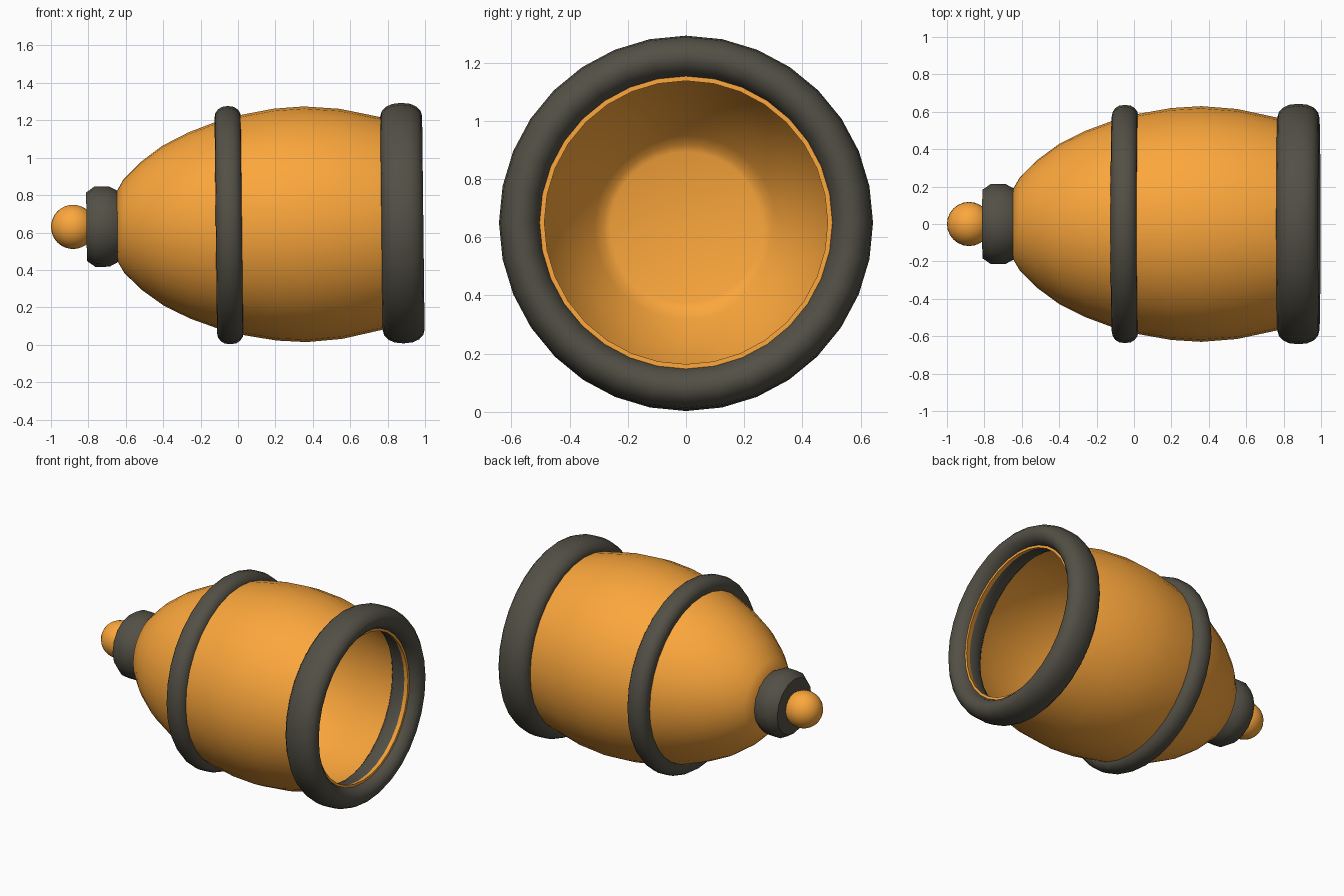
import bpy, bmesh, math
from mathutils import Matrix

if "Cube" in bpy.data.objects:
    bpy.data.objects.remove(bpy.data.objects["Cube"])

# Barrel axis runs along x, tipped up very slightly towards the mouth
TILT = Matrix.Translation((0, 0, 0.64)) @ Matrix.Rotation(-0.0114, 4, 'Y')


def material(name, color):
    m = bpy.data.materials.new(name)
    m.diffuse_color = (*color, 1)
    m.use_nodes = True
    m.node_tree.nodes["Principled BSDF"].inputs["Base Color"].default_value = m.diffuse_color
    return m


ORANGE = material("orange", (0.97, 0.385, 0.045))
DARK = material("dark_iron", (0.085, 0.08, 0.06))


def finish(name, bm, mat, angle):
    bmesh.ops.recalc_face_normals(bm, faces=bm.faces)
    bm.transform(TILT)
    me = bpy.data.meshes.new(name)
    bm.to_mesh(me)
    bm.free()
    me.materials.append(mat)
    ob = bpy.data.objects.new(name, me)
    bpy.context.collection.objects.link(ob)
    bpy.ops.object.select_all(action='DESELECT')
    ob.select_set(True)
    bpy.context.view_layer.objects.active = ob
    bpy.ops.object.shade_smooth_by_angle(angle=math.radians(angle))


def lathe(name, profile, mat, sides=32, closed=False, angle=40):
    """Turn a profile of (x, radius) points around the x axis."""
    bm = bmesh.new()
    rings = []
    for x, r in profile:
        if r == 0:
            rings.append([bm.verts.new((x, 0, 0))] * sides)
        else:
            rings.append([bm.verts.new((x, r * math.sin(a), r * math.cos(a)))
                          for a in (math.tau * i / sides for i in range(sides))])
    pairs = list(zip(rings, rings[1:]))
    if closed:
        pairs.append((rings[-1], rings[0]))
    for a, b in pairs:
        for i in range(sides):
            j = (i + 1) % sides
            bm.faces.new(dict.fromkeys((a[i], a[j], b[j], b[i])))
    finish(name, bm, mat, angle)


def band(name, x, radius, half_width, half_height):
    """Ring with an oval cross-section."""
    n = 16
    oval = [(x + half_width * math.copysign(abs(math.cos(t)) ** 0.85, math.cos(t)),
             radius + half_height * math.sin(t))
            for t in (math.tau * i / n for i in range(n))]
    lathe(name, oval, DARK, closed=True, angle=60)


# Bulging thin-walled barrel: outside from the breech to the mouth, then the bore
lathe("barrel", [(-0.65, 0), (-0.645, 0.19), (-0.61, 0.25), (-0.52, 0.34),
                 (-0.40, 0.428), (-0.26, 0.498), (-0.12, 0.55), (0.03, 0.59),
                 (0.2, 0.62), (0.36, 0.63), (0.55, 0.615), (0.76, 0.57),
                 (0.93, 0.515), (0.93, 0.487), (0.76, 0.545), (0.55, 0.59),
                 (0.36, 0.605), (0.2, 0.595), (0.03, 0.565), (-0.12, 0.525),
                 (-0.26, 0.475), (-0.40, 0.405), (-0.52, 0.315),
                 (-0.55, 0.285), (-0.56, 0.26), (-0.56, 0)], ORANGE, angle=50)

# Iron bands
band("mouth_band", 0.879, 0.57, 0.112, 0.073)
band("middle_band", -0.048, 0.575, 0.071, 0.062)

# Breech collar and knob
lathe("breech_collar", [(-0.81, 0), (-0.81, 0.183), (-0.765, 0.215),
                        (-0.69, 0.215), (-0.642, 0.19), (-0.642, 0)],
      DARK, sides=16, angle=35)
bm = bmesh.new()
bmesh.ops.create_uvsphere(bm, u_segments=24, v_segments=16, radius=0.118,
                          matrix=Matrix.Translation((-0.882, 0, 0)))
finish("breech_knob", bm, ORANGE, 60)
